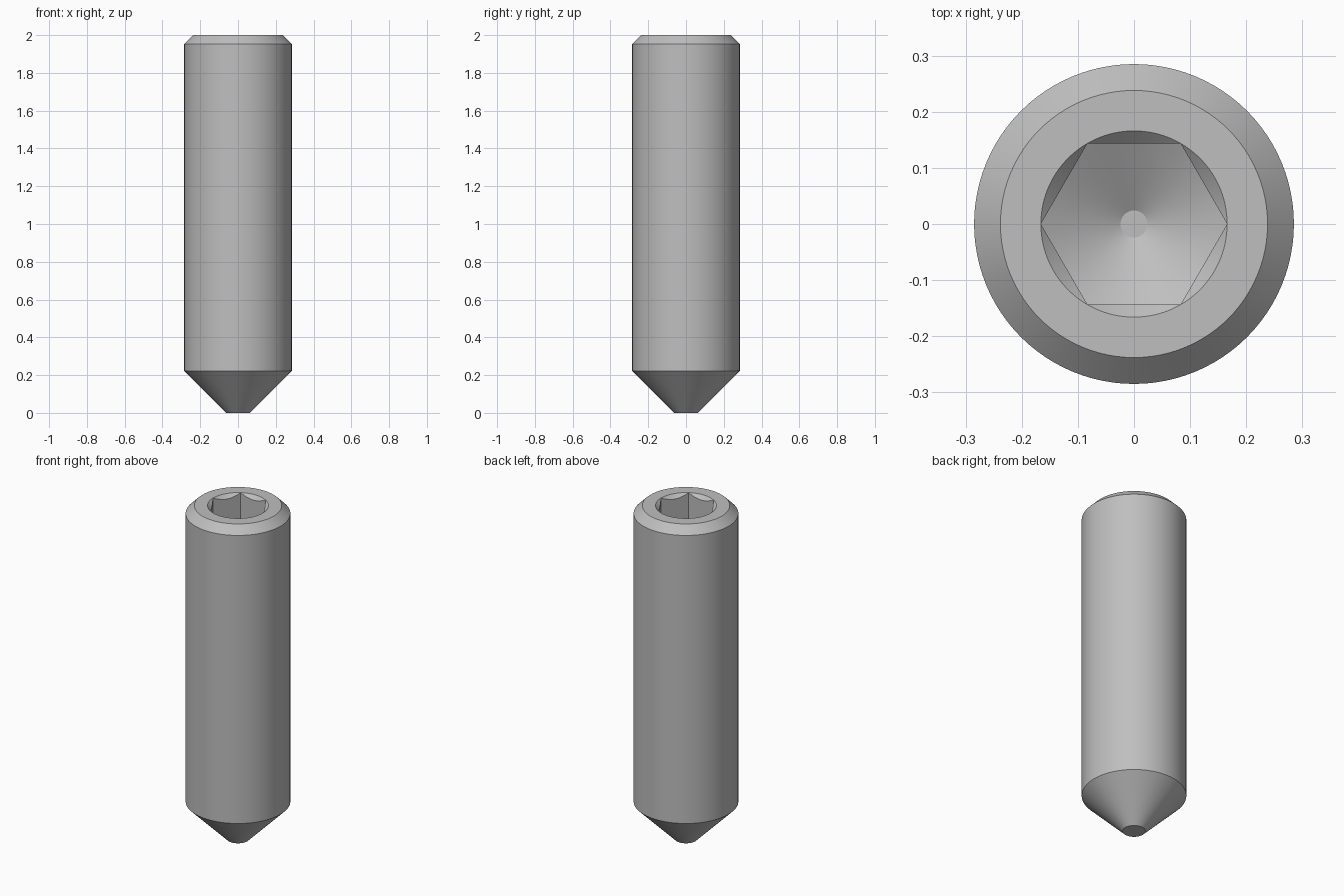
import bpy, bmesh, math

old = bpy.data.objects.get("Cube")
if old:
    bpy.data.objects.remove(old, do_unlink=True)

SEGMENTS = 96            # multiple of six, so hexagon corners land on spokes
RADIUS = 0.285
SOCKET = 0.166           # hexagon corner radius
FLOOR = 1.64             # depth of the socket corners
SLOPE = math.tan(math.radians(30))


def hex_radius(angle):
    """Distance from the axis to the hexagon wall, corners on the x axis."""
    return SOCKET * math.cos(math.pi / 6) / math.cos(angle % (math.pi / 3) - math.pi / 6)


def profile(angle):
    """Radius and height pairs from the tip, up the outside, down the socket."""
    wall = hex_radius(angle)
    inset = SOCKET - wall
    return [
        (0.062, 0), (RADIUS, 0.223),                  # cone point
        (RADIUS, 1.953), (0.238, 2),                  # shank and top chamfer
        (SOCKET, 2), (wall, 2 - inset),               # rim and countersink
        (wall, FLOOR - inset * SLOPE),                # hexagon walls
        (0.024, FLOOR - (SOCKET - 0.024) * SLOPE),    # drilled floor
    ]


# Steel
steel = bpy.data.materials.new("steel grey")
steel.use_nodes = True
colour = (0.52, 0.52, 0.52, 1)
steel.diffuse_color = colour
steel.node_tree.nodes["Principled BSDF"].inputs["Base Color"].default_value = colour

# Screw body with its hexagon socket
bm = bmesh.new()
spokes = []
for i in range(SEGMENTS):
    a = math.tau * i / SEGMENTS
    spokes.append([bm.verts.new((r * math.cos(a), r * math.sin(a), z)) for r, z in profile(a)])
for i, spoke in enumerate(spokes):
    after = spokes[(i + 1) % SEGMENTS]
    for k in range(len(spoke) - 1):
        bm.faces.new((spoke[k], after[k], after[k + 1], spoke[k + 1]))
bm.faces.new([s[0] for s in reversed(spokes)])        # flat tip
bm.faces.new([s[-1] for s in spokes])                 # socket centre
bmesh.ops.remove_doubles(bm, verts=bm.verts, dist=1e-5)
bmesh.ops.recalc_face_normals(bm, faces=bm.faces)

mesh = bpy.data.meshes.new("set_screw")
bm.to_mesh(mesh)
bm.free()
mesh.materials.append(steel)
screw = bpy.data.objects.new("set_screw", mesh)
bpy.context.collection.objects.link(screw)

bpy.ops.object.select_all(action="DESELECT")
screw.select_set(True)
bpy.context.view_layer.objects.active = screw
bpy.ops.object.shade_smooth_by_angle(angle=math.radians(25))
